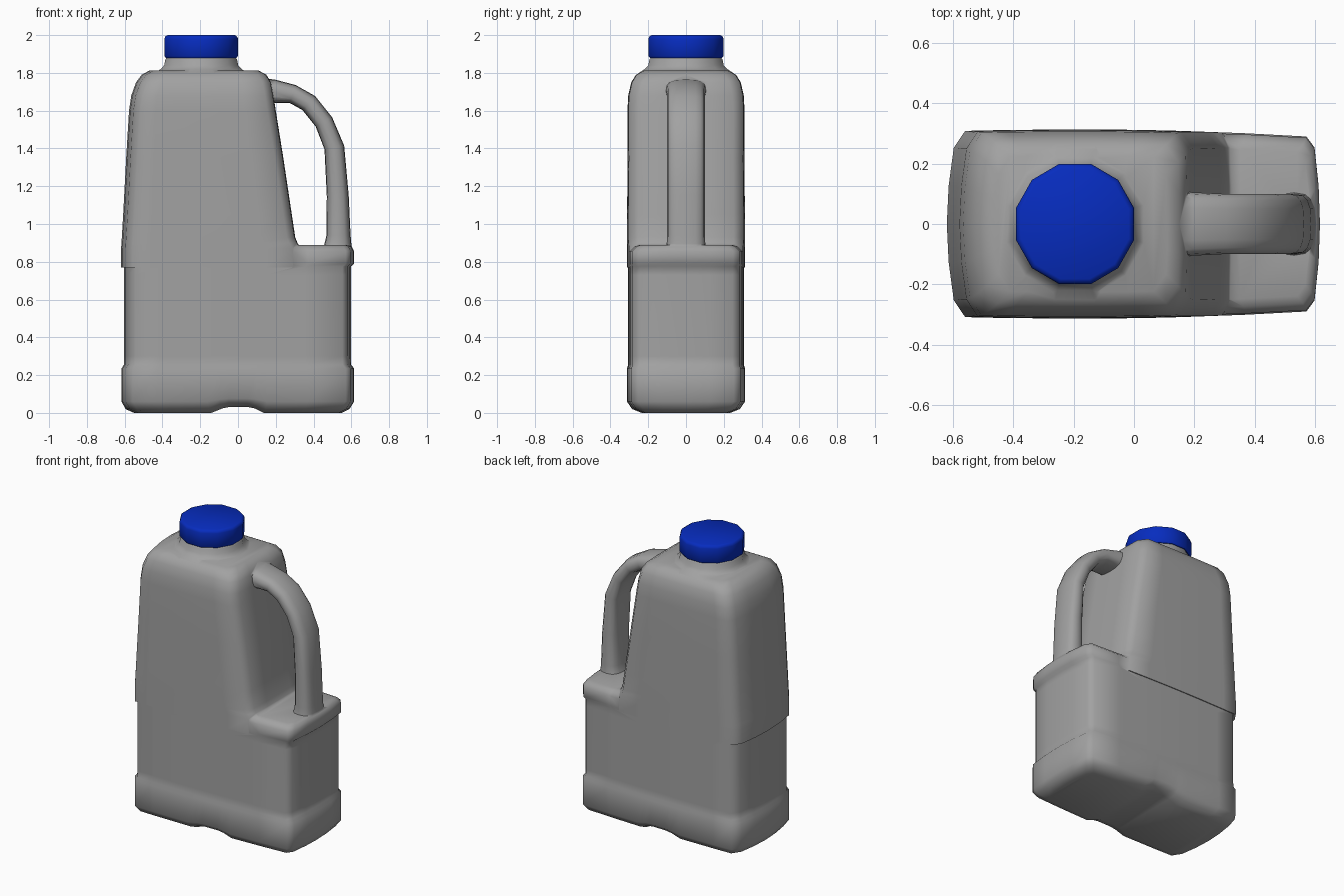
import bpy, bmesh, math

if "Cube" in bpy.data.objects:
    bpy.data.objects.remove(bpy.data.objects["Cube"])

SIDE = [.12, .35, .41, .45, .54, .58, .63, .82]   # fractions along the long sides
LIFT = {2: .75, 3: 1, 4: 1, 5: .75}               # side points raised for the base channel


def loft(name, rings, strip=False):
    """Closed mesh through equal-length rings; strip caps pair points mirrored in y."""
    bm = bmesh.new()
    vs = [[bm.verts.new(p) for p in r] for r in rings]
    n = len(rings[0])
    for a, b in zip(vs, vs[1:]):
        for i in range(n):
            bm.faces.new((a[i], a[(i + 1) % n], b[(i + 1) % n], b[i]))
    for r in (vs[0], vs[-1]):
        if strip:
            for i in range(n // 2):
                quad = (r[i], r[i + 1], r[(n - i - 1) % n], r[(n - i) % n])
                bm.faces.new(list(dict.fromkeys(quad)))
        else:
            bm.faces.new(r)
    bmesh.ops.recalc_face_normals(bm, faces=bm.faces)
    me = bpy.data.meshes.new(name)
    bm.to_mesh(me)
    bm.free()
    ob = bpy.data.objects.new(name, me)
    bpy.context.collection.objects.link(ob)
    return ob


def box_ring(z, x0, x1, w, bow_right=.018, channel=False):
    """Chamfered rectangle with slightly bowed sides."""
    lift = .032 * max(0, 1 - z / .12) if channel else 0
    a, b = x0 + .06, x1 - .045
    side = [(a, 0)] + [(a + (b - a) * f, LIFT.get(i, 0) * lift)
                       for i, f in enumerate(SIDE)] + [(b, 0)]
    e = w - .06
    half = [(x0, 0, z), (x0 + .006, -e / 2, z), (x0 + .023, -e, z)]
    half += [(x, -(w - .04 * (x + .2) ** 2), z + h) for x, h in side]
    half += [(x1 - bow_right, -e, z), (x1 - bow_right / 4, -e / 2, z), (x1, 0, z)]
    return half + [(x, -y, h) for x, y, h in half[-2:0:-1]]


def round_ring(z, r, cx=-.195, n=12):
    rad = r / math.cos(math.pi / n)
    angles = [2 * math.pi * (i + .5) / n for i in range(n)]
    return [(cx + rad * math.cos(t), rad * 1.02 * math.sin(t), z) for t in angles]


def finish(ob, degrees, colour):
    mat = bpy.data.materials.new(ob.name + "_colour")
    mat.diffuse_color = (*colour, 1)
    mat.use_nodes = True
    mat.node_tree.nodes["Principled BSDF"].inputs["Base Color"].default_value = mat.diffuse_color
    ob.data.materials.clear()
    ob.data.materials.append(mat)
    bpy.ops.object.select_all(action='DESELECT')
    ob.select_set(True)
    bpy.context.view_layer.objects.active = ob
    bpy.ops.object.shade_smooth_by_angle(angle=math.radians(degrees))


# Lower tank with two raised bands and a shallow channel under the base
lower = [(0, -.55, .55, .235), (.02, -.595, .59, .285), (.06, -.617, .615, .313),
         (.235, -.617, .615, .313), (.255, -.604, .599, .306), (.30, -.603, .598, .306),
         (.73, -.603, .598, .306), (.775, -.603, .598, .306), (.79, -.605, .615, .309),
         (.855, -.605, .615, .309), (.88, -.595, .603, .285), (.89, -.57, .585, .26)]
body = loft("jug_body", [box_ring(*r, channel=True) for r in lower], strip=True)

# Tapered upper tank, its flat underside making the ledge of the upper band
upper = [(.77, -.619, .335, .312), (.87, -.619, .335, .312),
         (.90, -.617, .315, .312), (.93, -.615, .303, .312), (1.05, -.608, .285, .312),
         (1.35, -.592, .24, .309), (1.60, -.577, .20, .310), (1.68, -.565, .188, .306),
         (1.75, -.54, .175, .29), (1.79, -.51, .15, .265), (1.812, -.47, .11, .225)]
tank = loft("upper_tank", [box_ring(*r, bow_right=.004) for r in upper], strip=True)

# Neck
neck = loft("neck", [round_ring(*r) for r in (
    (1.80, .245), (1.82, .215), (1.84, .196), (1.87, .19), (1.885, .18))])

# Handle: x, z, half thickness, half width along the path
path = [(.10, 1.70, .075, .115), (.19, 1.703, .062, .105), (.29, 1.688, .05, .10),
        (.375, 1.64, .05, .10), (.455, 1.54, .05, .10), (.51, 1.405, .053, .10),
        (.528, 1.15, .058, .10), (.532, .94, .064, .10), (.53, .90, .07, .102),
        (.527, .86, .078, .108)]
rings = []
for i, (x, z, t, w) in enumerate(path):
    p, q = path[max(i - 1, 0)], path[min(i + 1, len(path) - 1)]
    dx, dz = q[0] - p[0], q[1] - p[1]
    d = math.hypot(dx, dz)
    ring = []
    for k in range(16):
        c, s = math.cos(k * math.pi / 8), math.sin(k * math.pi / 8)
        u = math.copysign(abs(c) ** .7, c) * t
        v = math.copysign(abs(s) ** .7, s) * w
        ring.append((x - u * dz / d, v, z + u * dx / d))
    rings.append(ring)
handle = loft("handle", rings)

# Fuse the moulded parts into one shell
for part in (tank, neck, handle):
    mod = body.modifiers.new("union", 'BOOLEAN')
    mod.operation, mod.solver, mod.object = 'UNION', 'EXACT', part
    bpy.context.view_layer.objects.active = body
    bpy.ops.object.modifier_apply(modifier=mod.name)
    bpy.data.objects.remove(part)
finish(body, 63, (.36, .36, .36))

# Twelve-sided blue cap
cap = loft("cap", [round_ring(*r) for r in (
    (1.88, .188), (1.89, .195), (1.98, .195), (1.993, .19), (2.0, .178))])
finish(cap, 40, (.002, .025, .52))
